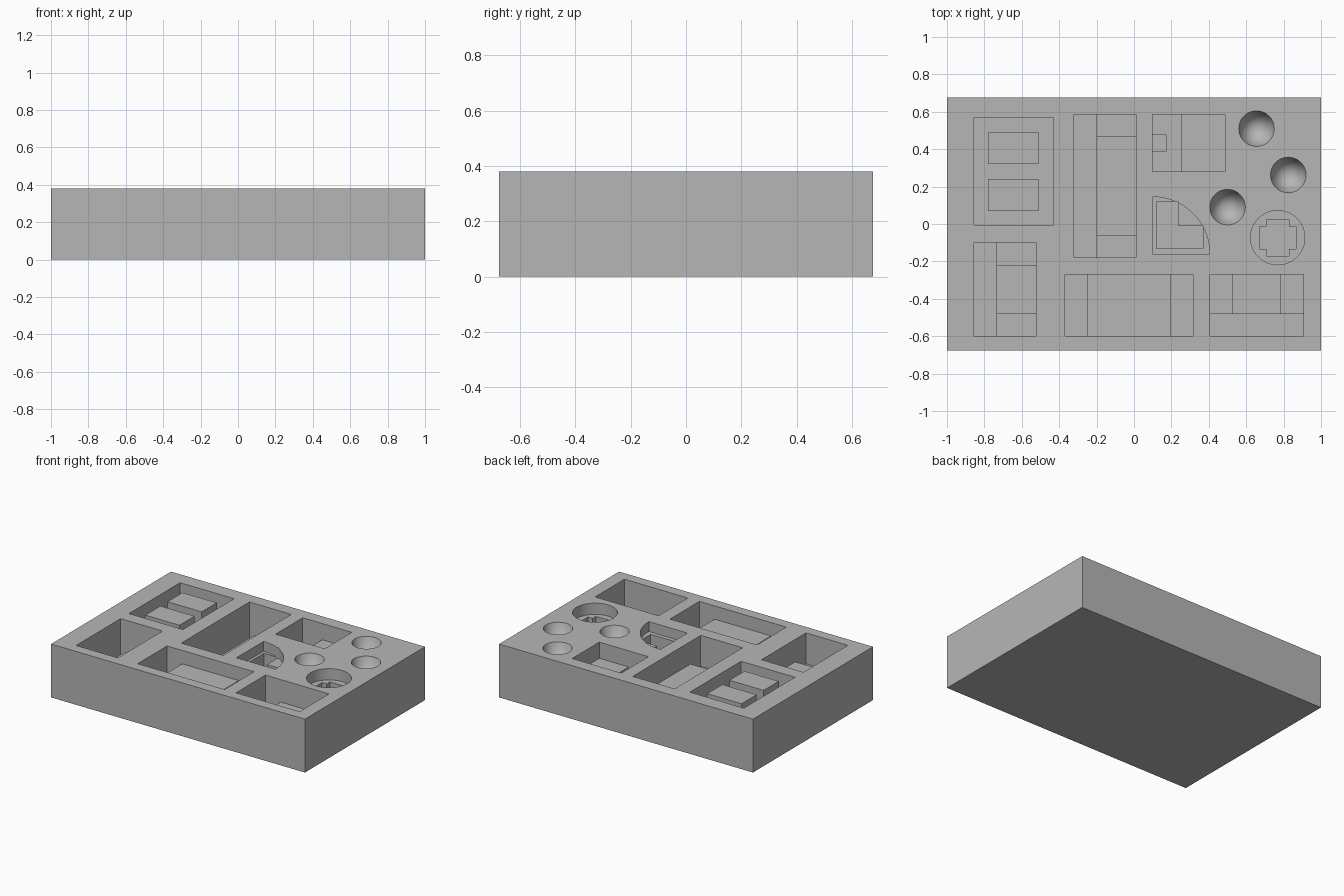
import bpy, bmesh, math

cube = bpy.data.objects.get("Cube")
if cube:
    bpy.data.objects.remove(cube, do_unlink=True)

TOP = 0.38

gray = bpy.data.materials.new("matte_gray")
gray.use_nodes = True
color = (0.47, 0.47, 0.47, 1)
gray.diffuse_color = color
gray.node_tree.nodes["Principled BSDF"].inputs["Base Color"].default_value = color


def finish(name, bm):
    bmesh.ops.recalc_face_normals(bm, faces=bm.faces)
    mesh = bpy.data.meshes.new(name)
    bm.to_mesh(mesh)
    bm.free()
    mesh.materials.append(gray)
    obj = bpy.data.objects.new(name, mesh)
    bpy.context.collection.objects.link(obj)
    return obj


def prism(name, outline, z0, z1):
    bm = bmesh.new()
    face = bm.faces.new([bm.verts.new((x, y, z0)) for x, y in outline])
    up = bmesh.ops.extrude_face_region(bm, geom=[face])["geom"]
    verts = [v for v in up if isinstance(v, bmesh.types.BMVert)]
    bmesh.ops.translate(bm, verts=verts, vec=(0, 0, z1 - z0))
    return finish(name, bm)


def rect(x0, x1, y0, y1):
    return [(x0, y0), (x1, y0), (x1, y1), (x0, y1)]


def arc(cx, cy, r, start, end, n):
    angles = [start + (end - start) * i / n for i in range(n + 1)]
    return [(cx + r * math.cos(a), cy + r * math.sin(a)) for a in angles]


tray = prism("tray", rect(-1, 1, -0.675, 0.675), 0, TOP)


def subtract(cutter):
    cutter.hide_render = True
    mod = tray.modifiers.new("pocket", "BOOLEAN")
    mod.operation, mod.solver, mod.object = "DIFFERENCE", "EXACT", cutter
    bpy.context.view_layer.objects.active = tray
    bpy.ops.object.modifier_apply(modifier=mod.name)
    bpy.data.objects.remove(cutter, do_unlink=True)


def cut(outline, depth):
    subtract(prism("cutter", outline, TOP - depth, TOP + 0.1))


# Pocket with two raised blocks
cut(rect(-0.855, -0.43, -0.005, 0.57), 0.16)
for side, y in (("front", 0.155), ("back", 0.405)):
    prism(side + "_block", rect(-0.78, -0.51, y - 0.085, y + 0.085), TOP - 0.165, TOP - 0.02)

# Stepped pockets: raised seat, lower ends and a deep slot along one side
SEAT, ENDS, SLOT = 0.16, 0.22, 0.28
for x0, xs, x1, y0, ya, yb, y1 in (
        (-0.32, -0.2, 0.01, -0.18, -0.065, 0.47, 0.585),
        (-0.855, -0.735, -0.525, -0.6, -0.48, -0.22, -0.1)):
    cut(rect(x0, x1, y0, y1), SEAT)
    cut(rect(xs, x1, y0, ya), ENDS)
    cut(rect(xs, x1, yb, y1), ENDS)
    cut(rect(x0, xs, y0, y1), SLOT)
cut(rect(0.405, 0.905, -0.6, -0.27), SEAT)
cut(rect(0.405, 0.525, -0.48, -0.27), ENDS)
cut(rect(0.785, 0.905, -0.48, -0.27), ENDS)
cut(rect(0.405, 0.905, -0.6, -0.48), SLOT)

# Wide pocket with finger wells at both ends
cut(rect(-0.37, 0.315, -0.6, -0.27), 0.095)
cut(rect(-0.37, -0.25, -0.6, -0.27), ENDS)
cut(rect(0.195, 0.315, -0.6, -0.27), ENDS)

# Two-level pocket with a small notch
cut(rect(0.1, 0.487, 0.28, 0.585), 0.115)
cut(rect(0.1, 0.255, 0.28, 0.585), ENDS)
cut(rect(0.1, 0.175, 0.39, 0.475), 0.27)

# Quarter-round pocket with an L-shaped recess
cut([(0.1, -0.16)] + arc(0.1, -0.16, 0.305, 0, math.pi / 2, 24), 0.07)
cut([(0.12, -0.13), (0.37, -0.13), (0.37, -0.01),
     (0.235, -0.01), (0.235, 0.12), (0.12, 0.12)], 0.16)

# Round pocket with a cross-shaped recess
cx, cy, a, b = 0.768, -0.073, 0.097, 0.06
cut(arc(cx, cy, 0.145, 0, math.tau, 64)[:-1], 0.08)
corner = [(a, b), (b, b), (b, a)]
cross = []
for quarter in range(4):
    c, s = math.cos(quarter * math.pi / 2), math.sin(quarter * math.pi / 2)
    cross += [(cx + x * c - y * s, cy + x * s + y * c) for x, y in corner]
cut(cross, 0.16)

# Conical wells
DEPTH, RADIUS, RISE = 0.3, 0.095, 0.05
for x, y in ((0.655, 0.51), (0.825, 0.262), (0.5, 0.09)):
    bm = bmesh.new()
    bmesh.ops.create_cone(bm, cap_ends=True, segments=64, radius1=0,
                          radius2=RADIUS * (DEPTH + RISE) / DEPTH, depth=DEPTH + RISE)
    bmesh.ops.remove_doubles(bm, verts=bm.verts, dist=1e-5)
    bmesh.ops.translate(bm, verts=bm.verts, vec=(x, y, TOP + RISE - (DEPTH + RISE) / 2))
    subtract(finish("cutter", bm))

# Smooth only the rounded walls
bpy.ops.object.select_all(action="DESELECT")
tray.select_set(True)
bpy.context.view_layer.objects.active = tray
bpy.ops.object.shade_smooth_by_angle(angle=math.radians(20))
